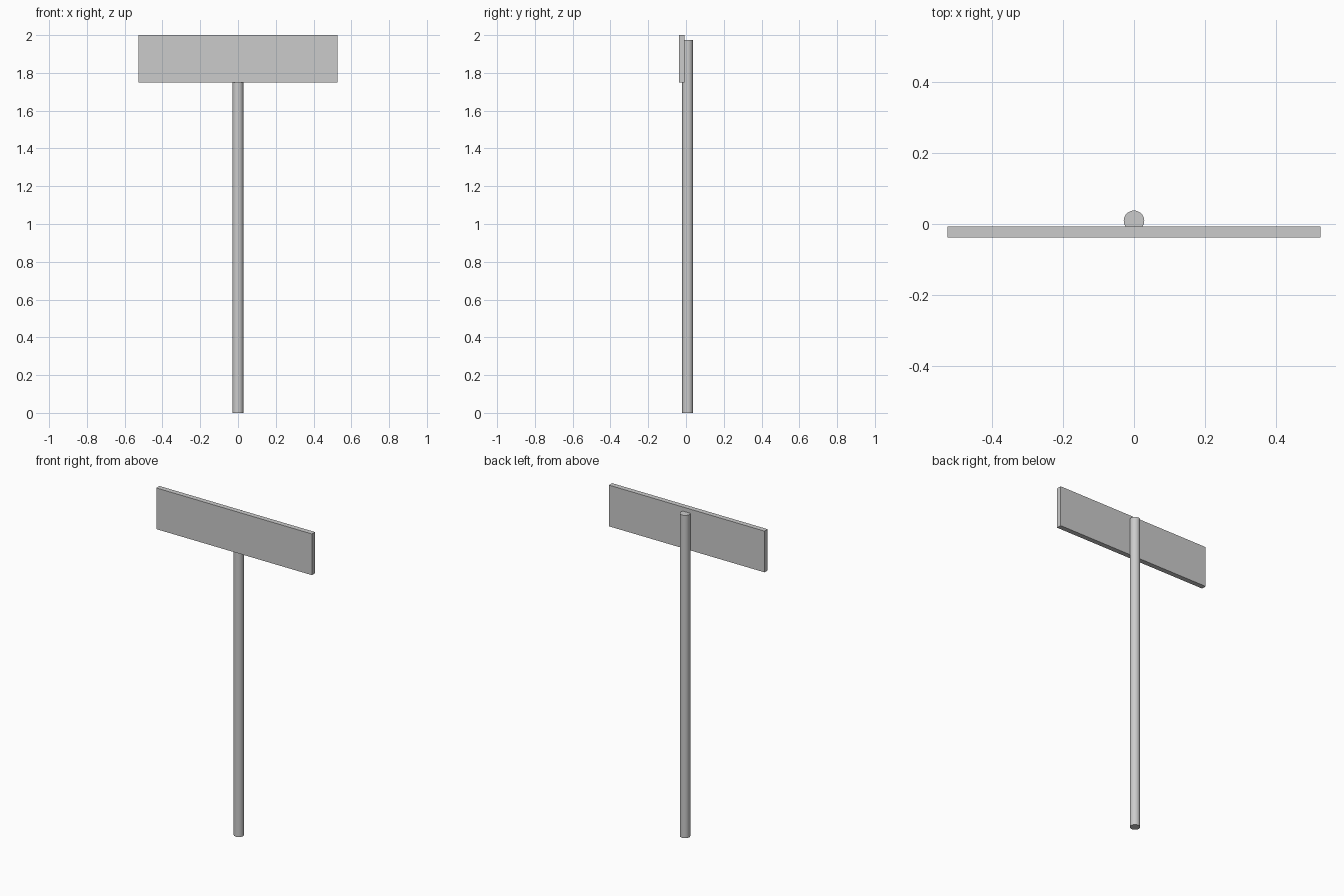
import bpy
from math import radians

if "Cube" in bpy.data.objects:
    bpy.data.objects.remove(bpy.data.objects["Cube"])

POST_RADIUS, POST_HEIGHT, POST_Y = 0.029, 1.975, 0.009
SIGN_SIZE = (1.053, 0.031, 0.252)

# round post standing on the ground, let slightly into the board
bpy.ops.mesh.primitive_cylinder_add(vertices=32, radius=POST_RADIUS, depth=POST_HEIGHT,
                                    location=(0, POST_Y, POST_HEIGHT / 2))
post = bpy.context.object
post.name = "post"
bpy.ops.object.shade_smooth_by_angle(angle=radians(30))

# flat sign board on the front of the post
bpy.ops.mesh.primitive_cube_add(size=1, location=(0, -0.0225, 2 - SIGN_SIZE[2] / 2))
board = bpy.context.object
board.name = "sign_board"
board.scale = SIGN_SIZE
bpy.ops.object.transform_apply(location=False, rotation=False, scale=True)
